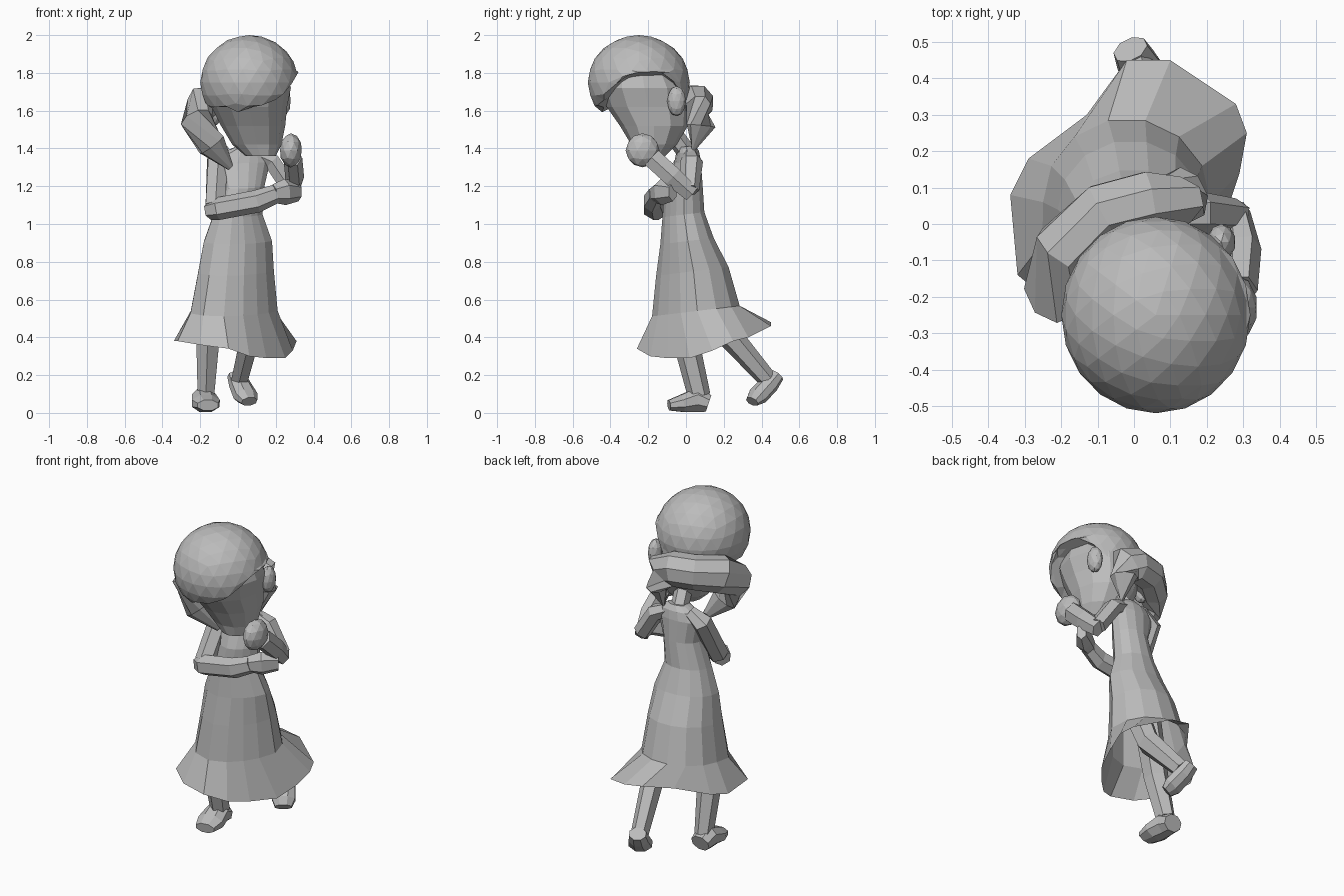
import bpy, bmesh
from math import cos, sin, pi
from mathutils import Vector

if "Cube" in bpy.data.objects:
    bpy.data.objects.remove(bpy.data.objects["Cube"])

UNIT = 0.01  # all part sizes are given in hundredths of a unit

clay = bpy.data.materials.new("plain_grey")
clay.use_nodes = True
grey = (0.5, 0.5, 0.5, 1)
clay.diffuse_color = grey
clay.node_tree.nodes["Principled BSDF"].inputs["Base Color"].default_value = grey


def finish(name, bm):
    """Scale the mesh to scene units and link it as a flat shaded object."""
    bmesh.ops.scale(bm, vec=(UNIT, UNIT, UNIT), verts=bm.verts)
    bmesh.ops.recalc_face_normals(bm, faces=bm.faces)
    mesh = bpy.data.meshes.new(name)
    bm.to_mesh(mesh)
    bm.free()
    mesh.materials.append(clay)
    obj = bpy.data.objects.new(name, mesh)
    bpy.context.collection.objects.link(obj)
    return obj


def loft(name, rings, cap_start=True, cap_end=True):
    """Skin a list of equally sized point rings."""
    bm = bmesh.new()
    loops = [[bm.verts.new(point) for point in ring] for ring in rings]
    count = len(loops[0])
    for low, high in zip(loops, loops[1:]):
        for i in range(count):
            j = (i + 1) % count
            bm.faces.new((low[i], low[j], high[j], high[i]))
    if cap_start:
        bm.faces.new(loops[0])
    if cap_end:
        bm.faces.new(loops[-1])
    return finish(name, bm)


def ellipse(cx, cy, rx, ry, z, sides, slope=0.0, skew=0.0):
    """Ring starting at -x, raised toward the back; skew pulls in the front
    left corner and pushes out the front right one."""
    ring = []
    for i in range(sides):
        angle = pi + 2 * pi * i / sides
        c, s = cos(angle), sin(angle)
        size = 1 + skew * (max(0, -c - s - 1) - max(0, c - s - 1))
        dx, dy = size * rx * c, size * ry * s
        ring.append((cx + dx, cy + dy, z + slope * dy))
    return ring


def tube(name, path, ref, sides=6):
    """Sweep an ellipse along rows of x, y, z, width, height."""
    points = [Vector(row[:3]) for row in path]
    rings = []
    for i, row in enumerate(path):
        ahead = points[min(i + 1, len(path) - 1)]
        behind = points[max(i - 1, 0)]
        tangent = (ahead - behind).normalized()
        across = Vector(ref).cross(tangent).normalized()
        up = tangent.cross(across)
        ring = []
        for k in range(sides):
            angle = 2 * pi * (k + 0.5) / sides
            ring.append(points[i] + across * row[3] * cos(angle) + up * row[4] * sin(angle))
        rings.append(ring)
    return loft(name, rings)


def blob(name, centre, radii, shape=None):
    """Faceted ellipsoid, optionally reshaped by a function of each point."""
    bm = bmesh.new()
    bmesh.ops.create_icosphere(bm, subdivisions=3 if shape else 2, radius=1)
    for v in bm.verts:
        v.co = Vector(centre) + Vector(a * b for a, b in zip(v.co, radii))
        if shape:
            shape(v.co)
    return finish(name, bm)


# Dress: flared uneven hem, sloping skirt, waist and shoulders
hem = [(-34, 8, 38), (-32, -14, 38), (-20, -24, 36), (-5, -26, 34), (6, -19, 30),
       (15, -10, 29), (25, 2, 29), (29, 14, 33), (31, 25, 38), (28, 33, 40),
       (10, 45, 46), (-2, 45, 48), (-13, 30, 44), (-29, 18, 40)]
dress_rows = [(-2, 6, 23, 23, 54), (-1, 4, 20, 19, 75), (0, 1, 18, 14, 91),
              (0, -1, 13, 11, 105), (3, -1, 11, 10, 120), (3, 1, 14, 7, 133),
              (4, 1, 12, 6, 138), (5, 0, 6, 5, 141)]
dress = [ellipse(*row, sides=len(hem), slope=0.12, skew=0.35) for row in dress_rows]
loft("dress", [hem] + dress, cap_start=False)

# Neck and head, with the face sloping back to the chin
tube("neck", [(4, 1, 137, 5, 5), (7, -10, 152, 5, 5)], ref=(0, 1, 0))
head_rows = [(12, -19, 8, 8, 136), (10, -17, 13, 12, 142), (8, -17, 17, 18, 152),
             (6, -20, 20, 22, 162), (6, -22, 22, 24, 172), (6, -24, 18, 18, 185)]
loft("head", [ellipse(*row, sides=12) for row in head_rows])
blob("left_ear", (24, -5, 165), (4, 5, 8))
blob("right_ear", (-12, -8, 160), (4, 5, 8))


# Hair cap: low fringe in front, raised over the ears, low behind and at one side
def trim_hair(co):
    edge = [(-60, 160), (-44, 161), (-32, 172), (-8, 174), (0, 152), (30, 150)]
    for (near, low), (far, high) in zip(edge, edge[1:]):
        if near <= co.y <= far:
            limit = low + (high - low) * (co.y - near) / (far - near)
            side_lock = max(0, -8 - co.x)
            co.z = max(co.z, limit + 0.3 * (co.x - 6) - side_lock)
            return


blob("hair_cap", (6, -25, 175), (26, 27, 25), shape=trim_hair)

# Thick rolled hair around the nape, its right end reaching forward past the jaw
nape_path = [(-4, -12, 130, 1, 2), (-14, -18, 142, 6, 8), (-22, -18, 155, 8, 11),
             (-19, -7, 162, 9, 11), (-8, 3, 164, 9, 10), (4, 6, 164, 9, 10),
             (11, 6, 161, 7, 11), (14, 8, 152, 6, 8), (12, 4, 139, 1, 1)]
tube("nape_hair_roll", nape_path, ref=(0, 0, 1), sides=8)

# Right arm folded across the waist, its hand under the left elbow
tube("right_upper_arm", [(-4, 2, 138, 4, 4), (-11, 1, 134, 6, 6), (-12, -14, 109, 6, 6)],
     ref=(0, 1, 0))
tube("right_forearm", [(-15, -14, 107, 5, 5), (-11, -17, 108, 6, 6),
                       (10, -18, 112, 5, 6), (20, -16, 116, 4, 5)], ref=(0, 0, 1))
tube("right_hand", [(19, -16, 116, 4, 5), (25, -13, 117, 5, 7), (32, -7, 117, 3, 5)],
     ref=(0, 0, 1))

# Left arm bent upward, with a fist beside the chin
tube("left_upper_arm", [(9, 2, 137, 4, 4), (18, 3, 133, 5, 6), (28, 2, 118, 5, 5)],
     ref=(0, 1, 0))
tube("left_forearm", [(28, 3, 116, 5, 4), (30, -7, 125, 6, 5), (29, -18, 135, 6, 5)],
     ref=(1, 0, 0))
blob("left_fist", (28, -23, 139), (6, 9, 9))

# Legs: right one standing, left one trailing
tube("right_leg", [(-9, 0, 75, 8, 8), (-16, 0, 38, 7, 7), (-17, 7, 9, 5, 6)],
     ref=(0, 1, 0))
tube("left_leg", [(9, 8, 75, 8, 8), (7, 21, 43, 6, 7), (1, 43, 18, 5, 5)],
     ref=(0, 1, 0))

# Feet, from heel to toe
tube("right_foot", [(-18, 12, 5, 6, 5), (-18, 6, 7, 7, 7), (-17, -2, 5, 8, 5),
                    (-16, -9, 4, 6, 3)], ref=(0, 0, 1), sides=8)
tube("left_foot", [(-1, 48, 20, 5, 4), (1, 44, 15, 6, 5), (4, 38, 9, 7, 5),
                   (6, 35, 6, 5, 3)], ref=(0, 0, 1), sides=8)
